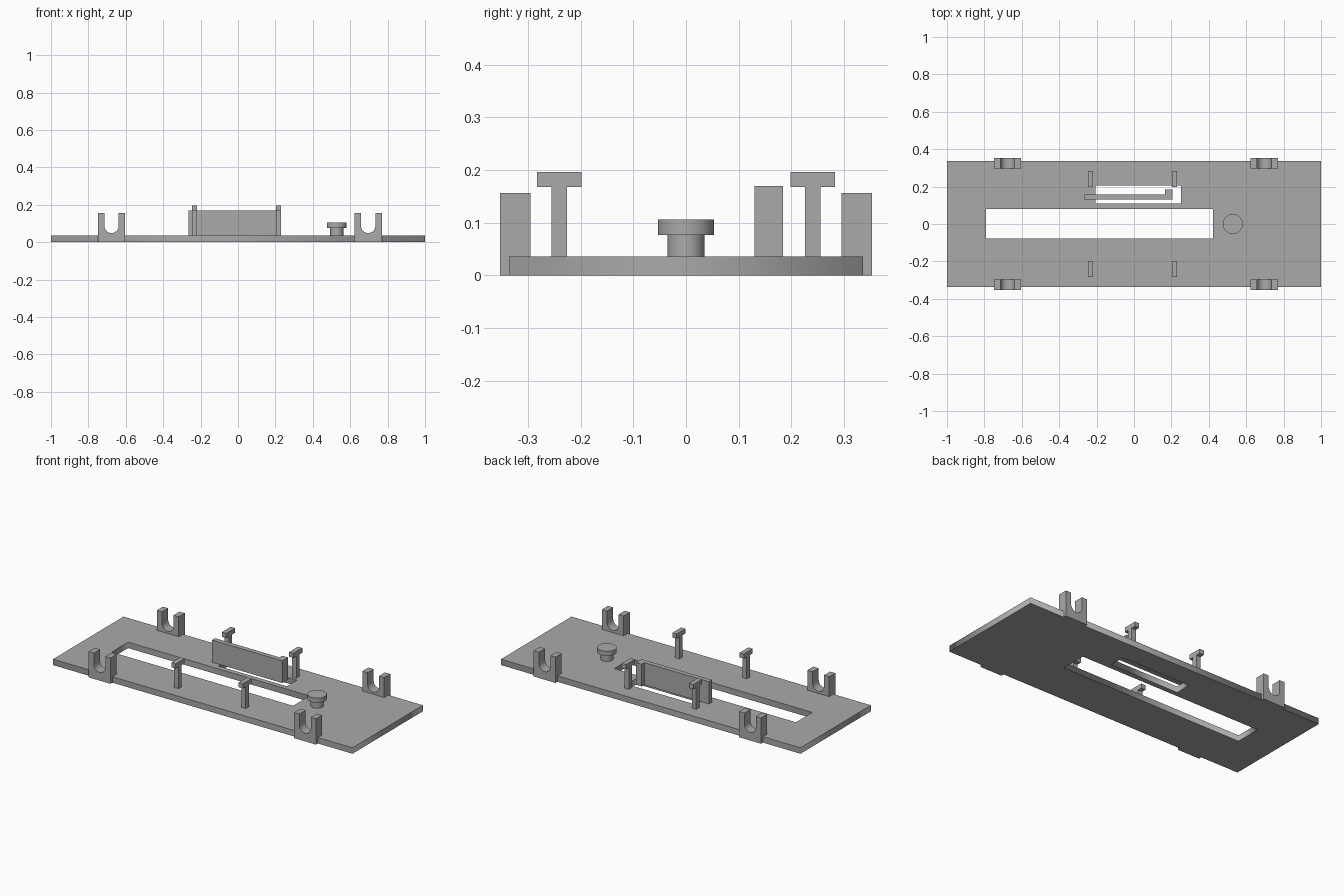
import bpy
import bmesh
from math import cos, sin, pi
from mathutils import Matrix

cube = bpy.data.objects.get("Cube")
if cube:
    bpy.data.objects.remove(cube)

# Single plain grey
grey = bpy.data.materials.new("plain grey")
grey.use_nodes = True
COLOR = (0.4, 0.4, 0.4, 1)
grey.diffuse_color = COLOR
grey.node_tree.nodes["Principled BSDF"].inputs["Base Color"].default_value = COLOR

PLATE_TOP = 0.036


def add_mesh(name, bm):
    bmesh.ops.recalc_face_normals(bm, faces=bm.faces)
    mesh = bpy.data.meshes.new(name)
    bm.to_mesh(mesh)
    bm.free()
    mesh.materials.append(grey)
    obj = bpy.data.objects.new(name, mesh)
    bpy.context.collection.objects.link(obj)
    return obj


def add_box(bm, x, y, z):
    """Box from (min, max) pairs."""
    size = Matrix.Diagonal([b - a for a, b in (x, y, z)] + [1])
    middle = Matrix.Translation([(a + b) / 2 for a, b in (x, y, z)])
    bmesh.ops.create_cube(bm, size=1, matrix=middle @ size)


def add_prism(bm, profile, axis_depth):
    """Extrude a closed profile of 3D points along a vector."""
    face = bm.faces.new([bm.verts.new(p) for p in profile])
    result = bmesh.ops.extrude_face_region(bm, geom=[face], use_keep_orig=True)
    moved = [v for v in result["geom"] if isinstance(v, bmesh.types.BMVert)]
    bmesh.ops.translate(bm, verts=moved, vec=axis_depth)


def rectangle(x, y):
    return [(x[0], y[0]), (x[1], y[0]), (x[1], y[1]), (x[0], y[1])]


# Base plate: an outline with two rectangular openings, filled and extruded
curve = bpy.data.curves.new("plate_outline", "CURVE")
curve.dimensions = "2D"
curve.fill_mode = "BOTH"
curve.extrude = PLATE_TOP / 2
for points in (rectangle((-1, 1), (-0.336, 0.336)),
               rectangle((-0.79, 0.422), (-0.077, 0.08)),
               rectangle((-0.207, 0.25), (0.11, 0.207))):
    spline = curve.splines.new("POLY")
    spline.points.add(len(points) - 1)
    for point, (x, y) in zip(spline.points, points):
        point.co = (x, y, 0, 1)
    spline.use_cyclic_u = True
outline = bpy.data.objects.new("plate_outline", curve)
bpy.context.collection.objects.link(outline)
bpy.context.view_layer.update()
filled = outline.evaluated_get(bpy.context.evaluated_depsgraph_get())
bm = bmesh.new()
bm.from_mesh(filled.to_mesh())
bmesh.ops.remove_doubles(bm, verts=bm.verts, dist=0.0001)
bmesh.ops.translate(bm, verts=bm.verts, vec=(0, 0, PLATE_TOP / 2))
bpy.data.objects.remove(outline)
add_mesh("base_plate", bm)

# Four U-shaped cradles straddling the long edges
HALF, SLOT, TOP, ARC_Z = 0.073, 0.038, 0.156, 0.087
for side, x in (("right", -0.676), ("left", 0.696)):
    for end, y in (("front", -0.354), ("back", 0.296)):
        profile = [(-SLOT, TOP), (-HALF, TOP), (-HALF, 0), (HALF, 0), (HALF, TOP), (SLOT, TOP)]
        profile += [(SLOT * cos(pi * i / 16), ARC_Z - SLOT * sin(pi * i / 16)) for i in range(17)]
        bm = bmesh.new()
        add_prism(bm, [(x + px, y, pz) for px, pz in profile], (0, 0.058, 0))
        cradle = add_mesh(f"{end}_{side}_cradle", bm)
        for face in cradle.data.polygons:
            face.use_smooth = True
        cradle.data.set_sharp_from_angle(angle=pi / 6)

# Four T-shaped retaining posts
for side, x in (("right", -0.2325), ("left", 0.2165)):
    for end, y in (("front", -0.241), ("back", 0.241)):
        profile = [(-0.015, PLATE_TOP), (0.015, PLATE_TOP), (0.015, 0.168), (0.042, 0.168),
                   (0.042, 0.196), (-0.042, 0.196), (-0.042, 0.168), (-0.015, 0.168)]
        bm = bmesh.new()
        add_prism(bm, [(x - 0.0145, y + py, pz) for py, pz in profile], (0.029, 0, 0))
        add_mesh(f"{end}_{side}_post", bm)

# Upright L-shaped wall over the small opening
bm = bmesh.new()
add_prism(bm, [(px, py, PLATE_TOP) for px, py in (
    (-0.265, 0.13), (0.205, 0.13), (0.205, 0.184),
    (0.167, 0.184), (0.167, 0.159), (-0.265, 0.159))], (0, 0, 0.134))
add_mesh("upright_wall", bm)

# Round knob: narrow stem under a wide cap
for name, radius, low, high in (("knob_stem", 0.035, PLATE_TOP, 0.077),
                                ("knob_cap", 0.053, 0.077, 0.106)):
    bm = bmesh.new()
    bmesh.ops.create_cone(bm, cap_ends=True, segments=48, radius1=radius, radius2=radius,
                          depth=high - low,
                          matrix=Matrix.Translation((0.528, 0, (low + high) / 2)))
    knob = add_mesh(name, bm)
    for face in knob.data.polygons:
        face.use_smooth = True
    knob.data.set_sharp_from_angle(angle=pi / 6)
